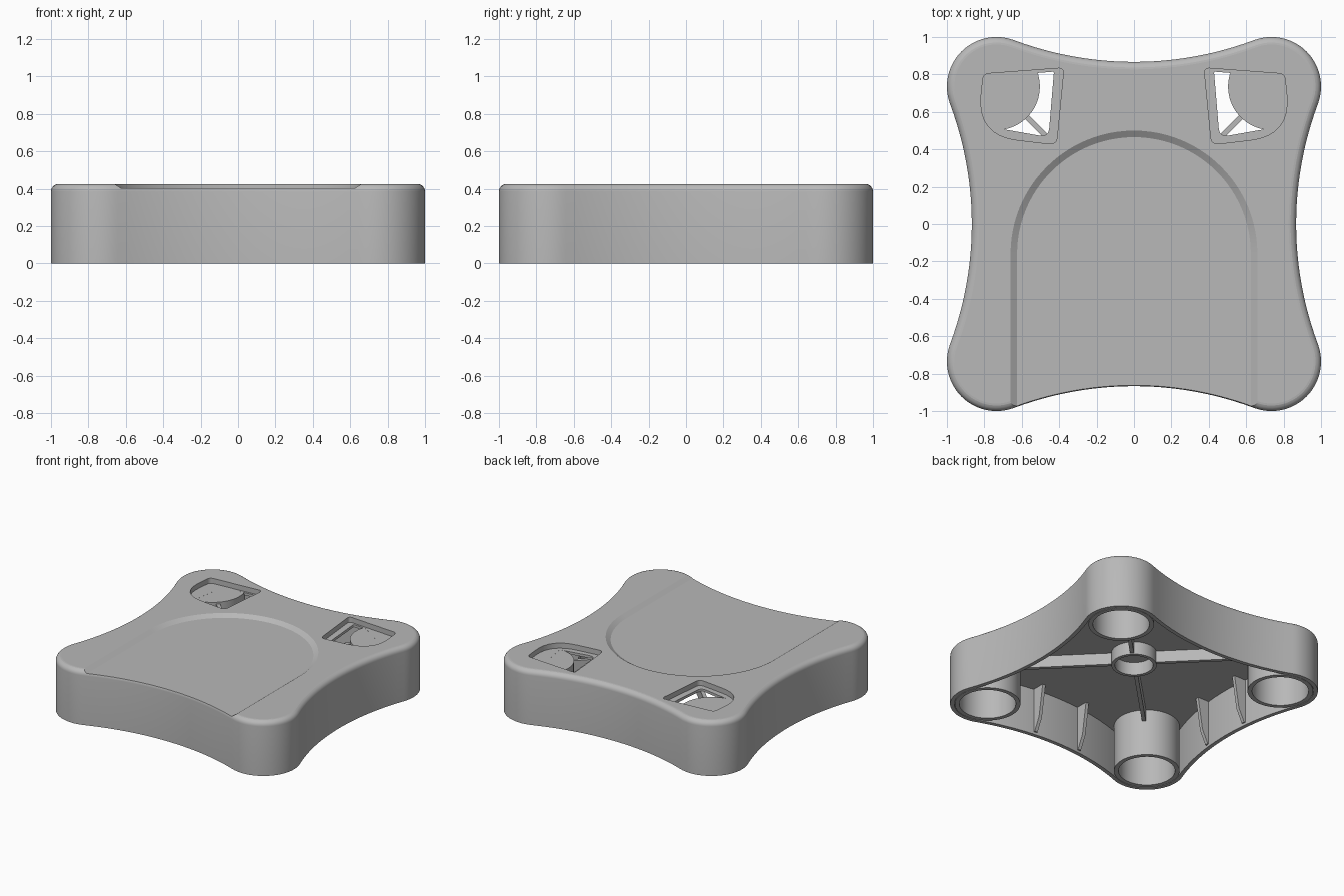
import bpy, bmesh, math
from mathutils import Vector, Matrix

if "Cube" in bpy.data.objects:
    bpy.data.objects.remove(bpy.data.objects["Cube"])

GREY = bpy.data.materials.new("plain_grey")
GREY.use_nodes = True
COLOUR = (0.48, 0.48, 0.48, 1)
GREY.diffuse_color = COLOUR
GREY.node_tree.nodes["Principled BSDF"].inputs["Base Color"].default_value = COLOUR

TOP, CEILING, FILLET, WALL = 0.425, 0.365, 0.04, 0.03
CORNER, CORNER_R = 0.735, 0.265   # centre and radius of the rounded corners
SIDE_R, SIDE_C = 1.832, 2.699     # radius and centre of the concave sides


def finish(obj):
    """Smooth the curved faces and keep level faces flat."""
    bpy.ops.object.select_all(action='DESELECT')
    obj.select_set(True)
    bpy.context.view_layer.objects.active = obj
    bpy.ops.object.shade_smooth_by_angle(angle=math.radians(32))
    for p in obj.data.polygons:
        if abs(p.normal.z) > 0.99:
            p.use_smooth = False


def loft(name, loops, closed=False):
    """Skin a stack of equal loops; cap the ends, or join them if closed."""
    bm = bmesh.new()
    rings = [[bm.verts.new(p) for p in loop] for loop in loops]
    n = len(rings[0])
    pairs = list(zip(rings, rings[1:]))
    if closed:
        pairs.append((rings[-1], rings[0]))
    else:
        bm.faces.new(rings[0])
        bm.faces.new(rings[-1])
    for a, b in pairs:
        for i in range(n):
            j = (i + 1) % n
            bm.faces.new((a[i], a[j], b[j], b[i]))
    bmesh.ops.recalc_face_normals(bm, faces=bm.faces)
    mesh = bpy.data.meshes.new(name)
    bm.to_mesh(mesh)
    bm.free()
    mesh.materials.append(GREY)
    obj = bpy.data.objects.new(name, mesh)
    bpy.context.collection.objects.link(obj)
    return obj


def at(points, z):
    return [(p[0], p[1], z) for p in points]


def arc(cx, cy, r, start, end, n):
    return [(cx + r * math.cos(start + (end - start) * i / n),
             cy + r * math.sin(start + (end - start) * i / n)) for i in range(n + 1)]


def outline(inset):
    """Four round corners joined by tangent concave sides."""
    a = math.atan2(CORNER, SIDE_C - CORNER)
    quarter = arc(CORNER, CORNER, CORNER_R - inset, -a, math.pi / 2 + a, 24)
    quarter += arc(0, SIDE_C, SIDE_R + inset, a - math.pi / 2, -a - math.pi / 2, 24)[1:-1]
    pts = []
    for k in range(4):
        turn = Matrix.Rotation(k * math.pi / 2, 2)
        pts += [turn @ Vector(p) for p in quarter]
    return pts


def rounded(corners):
    """Polygon with a given rounding distance (x, y, d) at each corner."""
    pts = []
    for i, (x, y, d) in enumerate(corners):
        p = Vector((x, y))
        a = p + (Vector(corners[i - 1][:2]) - p).normalized() * d
        b = p + (Vector(corners[(i + 1) % len(corners)][:2]) - p).normalized() * d
        for k in range(9):
            t = k / 8
            pts.append(a * (1 - t) ** 2 + p * 2 * t * (1 - t) + b * t * t)
    return pts


def circle(r, z, cx=0, cy=0):
    return at(arc(cx, cy, r, 0, 2 * math.pi, 48)[:-1], z)


# Hollow shell with a filleted top edge
loops = [at(outline(WALL), CEILING), at(outline(WALL), 0), at(outline(0), 0)]
for i in range(7):
    t = math.pi / 2 * i / 6
    loops.append(at(outline(FILLET * (1 - math.cos(t))), TOP - FILLET + FILLET * math.sin(t)))
shell = loft("shell", loops)

# Cutters: arched dish, two pockets and the openings inside them
def arch(r, z):
    return at([(r, -1.3)] + arc(0, -0.16, r, 0, math.pi, 48) + [(-r, -1.3)], z)

cutters = [loft("dish_cutter", [arch(0.625, 0.403), arch(0.66, TOP), arch(0.692, 0.445)])]
POCKET = [(0.805, 0.803, 0.03), (0.375, 0.835, 0.03), (0.415, 0.425, 0.04), (0.84, 0.475, 0.22)]
OPENING = [(0.54, 0.806, 0.01), (0.428, 0.815, 0.01), (0.457, 0.465, 0.05),
           (0.73, 0.513, 0.01), (0.7, 0.7, 0.01)]
for s in (-1, 1):
    for shape, low in ((POCKET, 0.385), (OPENING, 0.3)):
        pts = rounded([(s * x, y, d) for x, y, d in shape])
        cutters.append(loft("pocket_cutter", [at(pts, low), at(pts, 0.5)]))
for c in cutters:
    c.hide_render = True
    mod = shell.modifiers.new("cut", 'BOOLEAN')
    mod.operation = 'DIFFERENCE'
    mod.solver = 'EXACT'
    mod.object = c
bpy.context.view_layer.update()
cut = bpy.data.meshes.new_from_object(shell.evaluated_get(bpy.context.evaluated_depsgraph_get()))
shell.modifiers.clear()
shell.data = cut
for c in cutters:
    bpy.data.objects.remove(c)
finish(shell)

# Capped corner tubes
for sx, sy, label in ((1, 1, "back_left"), (-1, 1, "back_right"),
                      (1, -1, "front_left"), (-1, -1, "front_right")):
    cx, cy = sx * CORNER, sy * CORNER
    finish(loft("corner_tube_" + label, [
        circle(0.2, 0.35, cx, cy), circle(0.2, 0.001, cx, cy),
        circle(0.232, 0.001, cx, cy), circle(0.232, 0.3845, cx, cy)]))

# Central boss under the top
finish(loft("centre_boss", [circle(0.135, 0.37), circle(0.135, 0.265),
                            circle(0.16, 0.265), circle(0.16, 0.37)], closed=True))

# Diagonal ribs from the boss to the tubes
for k in range(4):
    turn = Matrix.Rotation(math.pi / 4 + k * math.pi / 2, 3, 'Z')
    strip = [(0.15, -0.014), (0.82, -0.014), (0.82, 0.014), (0.15, 0.014)]
    finish(loft("diagonal_rib", [[turn @ Vector(p) for p in at(strip, z)]
                                 for z in (0.275, 0.37)]))

# Tapered stiffening fins, two on each wall
for k in range(4):
    turn = Matrix.Rotation(k * math.pi / 2, 3, 'Z')
    for s in (-0.2, 0.2):
        side = [(0.86, 0.37), (0.86, 0.02), (0.838, 0.02), (0.79, 0.12), (0.75, 0.37)]
        finish(loft("wall_fin", [[turn @ Vector((x, s + w, z)) for x, z in side]
                                 for w in (-0.013, 0.013)]))
